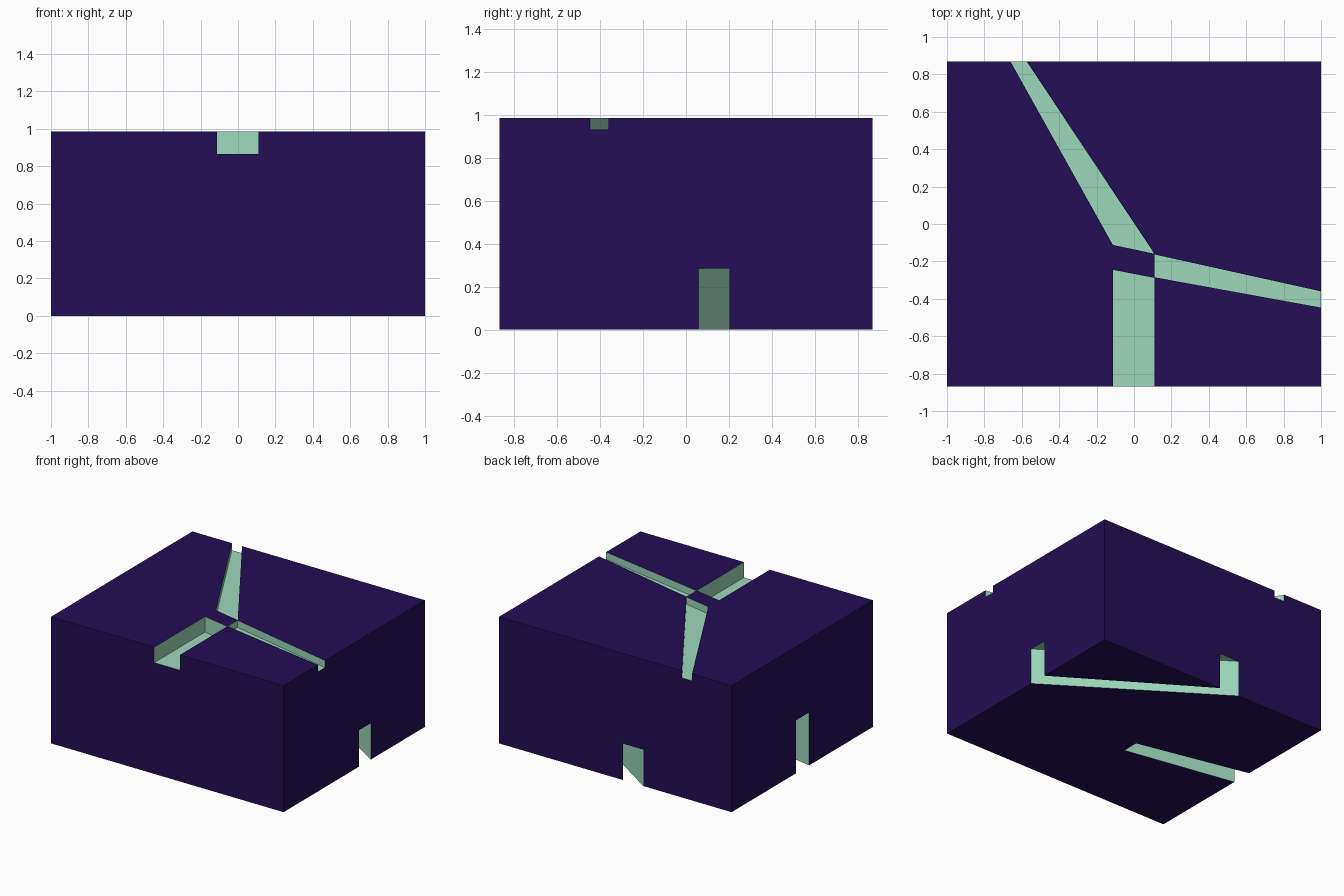
import bpy, bmesh
from mathutils import Vector

if "Cube" in bpy.data.objects:
    bpy.data.objects.remove(bpy.data.objects["Cube"])

HX, HY, TOP = 1.0, 0.868, 0.985
EXT = 0.1   # how far cutters stick out of the block


def material(name, rgb):
    m = bpy.data.materials.new(name)
    m.diffuse_color = (*rgb, 1)
    m.use_nodes = True
    m.node_tree.nodes["Principled BSDF"].inputs["Base Color"].default_value = m.diffuse_color
    return m


def prism(name, outline, z0, z1):
    """Straight prism over an xy outline."""
    bm = bmesh.new()
    base = bm.faces.new([bm.verts.new((x, y, z0)) for x, y in outline])
    ext = bmesh.ops.extrude_face_region(bm, geom=[base])
    up = [v for v in ext["geom"] if isinstance(v, bmesh.types.BMVert)]
    bmesh.ops.translate(bm, verts=up, vec=(0, 0, z1 - z0))
    bmesh.ops.recalc_face_normals(bm, faces=bm.faces)
    me = bpy.data.meshes.new(name)
    bm.to_mesh(me)
    bm.free()
    ob = bpy.data.objects.new(name, me)
    bpy.context.collection.objects.link(ob)
    return ob


def groove(name, start, end, z0, z1, open_start=False):
    """Channel cutter from one edge pair to another, run on past open ends."""
    a, b = [Vector(p) for p in start], [Vector(p) for p in end]
    far = [q + (q - p) * EXT for p, q in zip(a, b)]
    near = [p + (p - q) * EXT for p, q in zip(a, b)] if open_start else a
    return prism(name, [near[0], near[1], far[1], far[0]], z0, z1)


purple = material("dark purple", (0.0176, 0.0044, 0.090))
green = material("pale green", (0.337, 0.690, 0.500))

# Solid block
block = prism("block", [(-HX, -HY), (HX, -HY), (HX, HY), (-HX, HY)], 0, TOP)

# Channels radiating from a four-cornered hub (tiny gap where corners meet)
g = 0.0008
over, under = TOP + 0.1, -0.1
cutters = [
    groove("front_channel", [(-0.113, -0.245), (0.11 - g, -0.287 - g)],
           [(-0.113, -HY), (0.11 - g, -HY)], 0.865, over),
    groove("right_channel", [(0.11, -0.285), (0.11, -0.162 - g)],
           [(HX, -0.447), (HX, -0.36)], 0.93, over),
    groove("back_channel", [(-0.113, -0.112), (0.11 - g, -0.16 + g)],
           [(-0.66, HY), (-0.573, HY)], 0.93, over),
    groove("left_channel", [(-0.115, -0.243), (-0.115, -0.114)],
           [(-HX, -0.086), (-HX, 0.077)], under, 0.412),
    # Underside channel running corner-wise from the right face to the back
    groove("diagonal_channel", [(HX, 0.058), (HX, 0.203)],
           [(-0.24, HY), (-0.065, HY)], under, 0.283, open_start=True),
]

bpy.context.view_layer.objects.active = block
for c in cutters:
    mod = block.modifiers.new(c.name, "BOOLEAN")
    mod.operation, mod.solver, mod.object = "DIFFERENCE", "EXACT", c
    c.hide_render = True
    bpy.ops.object.modifier_apply(modifier=mod.name)
for c in cutters:
    bpy.data.objects.remove(c)

# Outer skin is purple, every cut face is green
me = block.data
me.materials.clear()
me.materials.append(purple)
me.materials.append(green)
for p in me.polygons:
    pts = [me.vertices[i].co for i in p.vertices]
    skin = any(all(abs(v[ax] - lim) < 1e-4 for v in pts)
               for ax, lim in ((0, HX), (0, -HX), (1, HY), (1, -HY), (2, 0), (2, TOP)))
    p.material_index = 0 if skin else 1
    p.use_smooth = False
